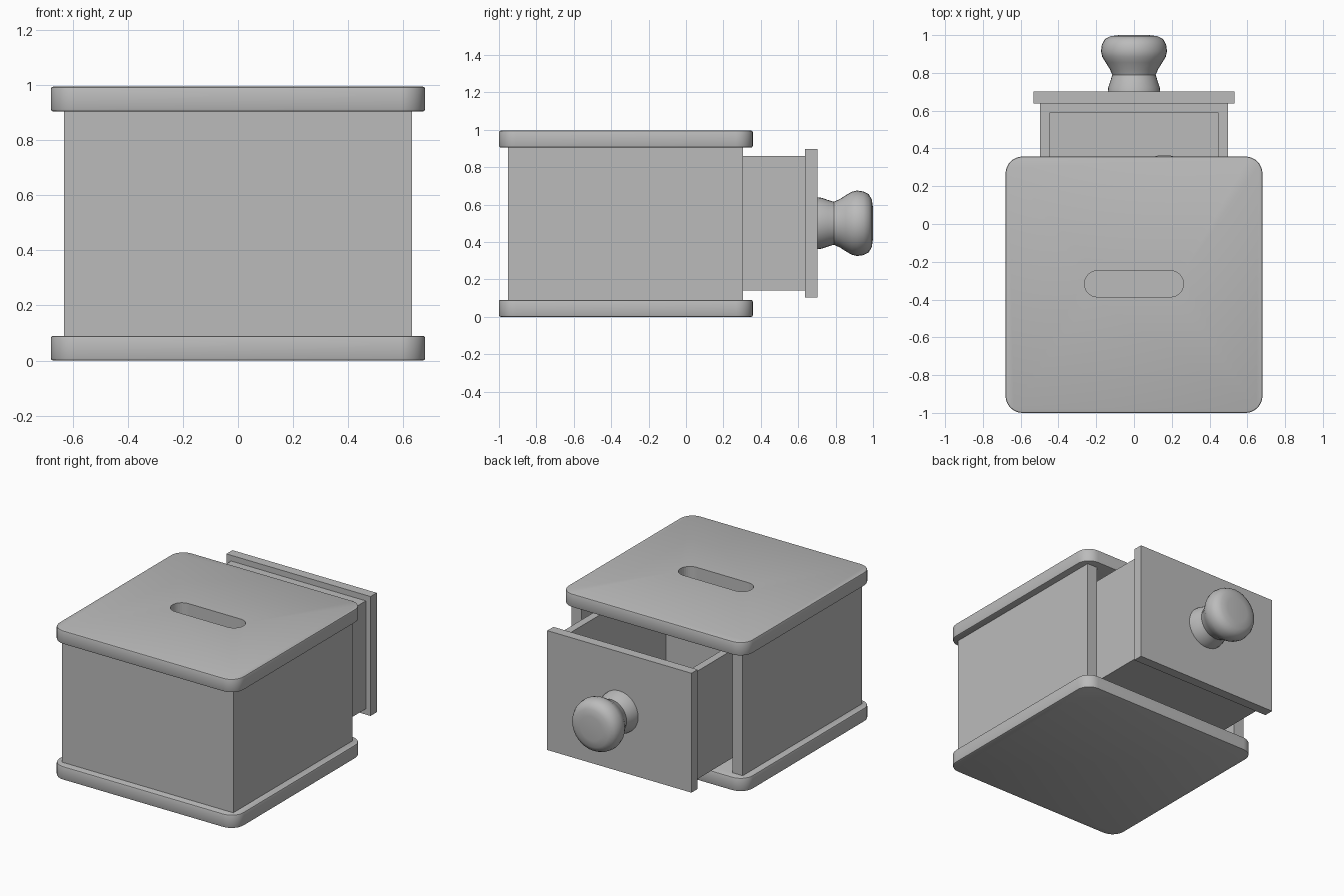
import bpy, bmesh, math
from mathutils import Matrix

old = bpy.data.objects.get("Cube")
if old:
    bpy.data.objects.remove(old, do_unlink=True)

GREY = (0.5, 0.5, 0.5, 1.0)
mat = bpy.data.materials.new("plain grey")
mat.use_nodes = True
mat.diffuse_color = GREY
mat.node_tree.nodes["Principled BSDF"].inputs["Base Color"].default_value = GREY


def finish(bm, name, smooth=False):
    bmesh.ops.recalc_face_normals(bm, faces=bm.faces)
    me = bpy.data.meshes.new(name)
    bm.to_mesh(me)
    bm.free()
    me.materials.append(mat)
    ob = bpy.data.objects.new(name, me)
    bpy.context.collection.objects.link(ob)
    if smooth:
        bpy.ops.object.select_all(action='DESELECT')
        ob.select_set(True)
        bpy.context.view_layer.objects.active = ob
        bpy.ops.object.shade_smooth_by_angle(angle=math.radians(35))
    return ob


def prism(name, outline, z0, z1, rim=0.0, smooth=False):
    """Extrude an outline in x, y from z0 to z1, with an optional rounded rim."""
    bm = bmesh.new()
    face = bm.faces.new([bm.verts.new((x, y, z0)) for x, y in outline])
    up = bmesh.ops.extrude_face_region(bm, geom=[face])["geom"]
    bmesh.ops.translate(bm, vec=(0, 0, z1 - z0),
                        verts=[v for v in up if isinstance(v, bmesh.types.BMVert)])
    if rim:
        edges = [e for e in bm.edges if abs(e.verts[0].co.z - e.verts[1].co.z) < 1e-6]
        bmesh.ops.bevel(bm, geom=edges, offset=rim, segments=2, profile=0.5, affect='EDGES')
    return finish(bm, name, smooth)


def box(name, x0, x1, y0, y1, z0, z1):
    return prism(name, [(x0, y0), (x1, y0), (x1, y1), (x0, y1)], z0, z1)


def rounded(x0, x1, y0, y1, r, steps=8):
    """Outline of a rectangle with round corners."""
    pts = []
    corners = [(x1 - r, y1 - r), (x0 + r, y1 - r), (x0 + r, y0 + r), (x1 - r, y0 + r)]
    for i, (cx, cy) in enumerate(corners):
        for k in range(steps + 1):
            a = math.radians(90 * (i + k / steps))
            pts.append((cx + r * math.cos(a), cy + r * math.sin(a)))
    return pts


# Base and lid plates
plate = rounded(-0.68, 0.68, -1.0, 0.357, 0.09)
prism("base_plate", plate, 0.0, 0.09, 0.008, True)
lid = prism("lid_plate", plate, 0.905, 0.995, 0.008, True)

# Coin slot cut through the lid
cutter = prism("slot_cutter", rounded(-0.262, 0.262, -0.386, -0.247, 0.069), 0.8, 1.1)
cutter.hide_render = True
mod = lid.modifiers.new("slot", 'BOOLEAN')
mod.operation = 'DIFFERENCE'
mod.solver = 'EXACT'
mod.object = cutter
bpy.ops.object.select_all(action='DESELECT')
lid.select_set(True)
bpy.context.view_layer.objects.active = lid
bpy.ops.object.modifier_apply(modifier=mod.name)
bpy.data.objects.remove(cutter, do_unlink=True)

# Three-sided case, open at the back
X, T, F, B = 0.632, 0.075, -0.952, 0.305
prism("case_walls", [(-X, F), (X, F), (X, B), (X - T, B), (X - T, F + T),
                     (T - X, F + T), (T - X, B), (-X, B)], 0.09, 0.905)

# Drawer tray, pulled partly out
W, Y0, Y1, Z0, Z1, t = 0.497, -0.48, 0.637, 0.14, 0.86, 0.05
box("drawer_floor", t - W, W - t, Y0 + t, Y1 - t, Z0, Z0 + t)
for side, s in (("right", 1), ("left", -1)):
    a, b = sorted((s * W, s * (W - t)))
    box("drawer_side_" + ("left" if s > 0 else "right"), a, b, Y0, Y1, Z0, Z1)
box("drawer_inner_end", t - W, W - t, Y0, Y0 + t, Z0, Z1)
box("drawer_outer_end", t - W, W - t, Y1 - t, Y1, Z0, Z1)
box("drawer_face", -0.532, 0.532, Y1, 0.702, 0.102, 0.898)

# Turned knob: (radius, y) profile spun around the y axis
profile = [(0, 0.70), (0.139, 0.70), (0.136, 0.725), (0.124, 0.76), (0.115, 0.79),
           (0.128, 0.82), (0.15, 0.855), (0.168, 0.885), (0.175, 0.915), (0.17, 0.95),
           (0.155, 0.978), (0.125, 0.994), (0.08, 1.0), (0, 1.0)]
bm = bmesh.new()
vs = [bm.verts.new((r, y, 0)) for r, y in profile]
es = [bm.edges.new(p) for p in zip(vs, vs[1:])]
bmesh.ops.spin(bm, geom=vs + es, cent=(0, 0, 0), axis=(0, 1, 0),
               angle=math.tau, steps=32, use_duplicate=False)
bmesh.ops.remove_doubles(bm, verts=bm.verts, dist=1e-4)
bmesh.ops.transform(bm, matrix=Matrix.Translation((0, 0, 0.5)), verts=bm.verts)
finish(bm, "drawer_knob", True)

# Coin lying in the drawer
r = 0.16
prism("coin", rounded(0.0, 2 * r, 0.366 - 2 * r, 0.366, r), Z0 + t, Z0 + t + 0.02, 0, True)
